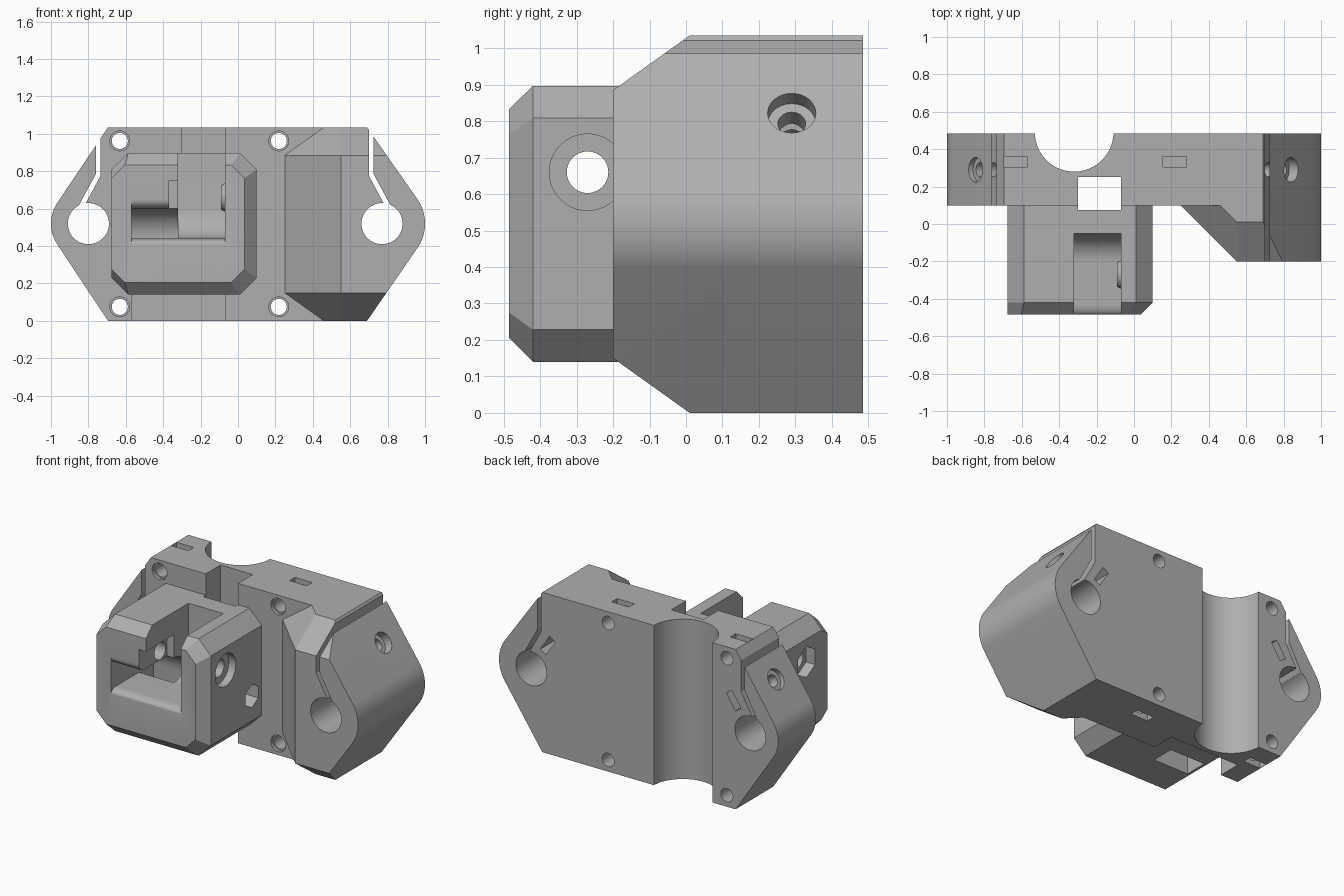
import bpy, bmesh
from math import cos, sin, radians, pi
from mathutils import Vector

old = bpy.data.objects.get("Cube")
if old:
    bpy.data.objects.remove(old, do_unlink=True)

grey = bpy.data.materials.new("plastic grey")
grey.use_nodes = True
COLOUR = (0.43, 0.43, 0.43, 1)
grey.diffuse_color = COLOUR
grey.node_tree.nodes["Principled BSDF"].inputs["Base Color"].default_value = COLOUR


def make(name, bm):
    bmesh.ops.recalc_face_normals(bm, faces=bm.faces)
    me = bpy.data.meshes.new(name)
    bm.to_mesh(me)
    bm.free()
    ob = bpy.data.objects.new(name, me)
    me.materials.append(grey)
    bpy.context.collection.objects.link(ob)
    return ob


def prism(name, pts, axis, lo, hi):
    """Extrude a 2D profile along an axis; the profile uses the other two axes in order."""
    place = {"x": lambda p, t: (t, p[0], p[1]),
             "y": lambda p, t: (p[0], t, p[1]),
             "z": lambda p, t: (p[0], p[1], t)}[axis]
    bm = bmesh.new()
    face = bm.faces.new([bm.verts.new(place(p, lo)) for p in pts])
    ext = bmesh.ops.extrude_face_region(bm, geom=[face])
    move = Vector(place((0, 0), hi - lo))
    bmesh.ops.translate(bm, vec=move, verts=[v for v in ext["geom"] if isinstance(v, bmesh.types.BMVert)])
    return make(name, bm)


def hull(name, points):
    bm = bmesh.new()
    for p in points:
        bm.verts.new(p)
    bmesh.ops.convex_hull(bm, input=bm.verts)
    bmesh.ops.dissolve_limit(bm, angle_limit=0.01, verts=bm.verts, edges=bm.edges)
    return make(name, bm)


def box(name, x, y, z):
    return prism(name, [(x[0], y[0]), (x[1], y[0]), (x[1], y[1]), (x[0], y[1])], "z", *z)


def rod(name, a, b, r, n=40, r2=None):
    a, b = Vector(a), Vector(b)
    bm = bmesh.new()
    bmesh.ops.create_cone(bm, cap_ends=True, segments=n, radius1=r,
                          radius2=r if r2 is None else r2, depth=(b - a).length)
    bm.transform((b - a).to_track_quat("Z", "Y").to_matrix().to_4x4())
    bmesh.ops.translate(bm, vec=(a + b) / 2, verts=bm.verts)
    return make(name, bm)


def arc(cx, cy, rx, ry, a0, a1, n=10):
    angles = [radians(a0 + (a1 - a0) * i / n) for i in range(n + 1)]
    return [(cx + rx * cos(a), cy + ry * sin(a)) for a in angles]


def combine(target, tool, op="DIFFERENCE"):
    mod = target.modifiers.new("combine", "BOOLEAN")
    mod.operation, mod.solver, mod.object = op, "EXACT", tool
    bpy.context.view_layer.objects.active = target
    bpy.ops.object.modifier_apply(modifier=mod.name)
    bpy.data.objects.remove(tool, do_unlink=True)


TOP, BACK, MID = 1.035, 0.485, 0.52
LEFT, RIGHT = -0.80, 0.77          # rod hole centres

# Plate outline with rounded ends
outline = ([(-0.695, 0), (0.69, 0)]
           + arc(RIGHT, MID, 0.23, 0.23, -33, 33, 14)
           + [(0.69, TOP), (-0.695, TOP)]
           + arc(LEFT, MID, 0.2, 0.2, 147, 213, 14))
body = prism("carriage_body", outline, "y", 0.1, BACK)

# Deep right block, bevelled above and below
wide = [(0.25, 0.12), (0.25, 0.1), (0.55, -0.2), (1.1, -0.2), (1.1, 0.12)]
narrow = [(0.46, 0.12), (0.46, 0.1), (0.55, 0.01), (1.1, 0.01), (1.1, 0.12)]
block = hull("side_block", [(*p, z) for z in (0.15, 0.885) for p in wide]
             + [(*p, z) for z in (0, TOP) for p in narrow])
combine(block, prism("outline_cutter", outline, "y", -0.4, 0.6), "INTERSECT")
combine(body, block, "UNION")


# Front tensioner housing with chamfered corners
def octagon(x0, x1, z0, z1, c):
    return [(x0 + c, z0), (x1 - c, z0), (x1, z0 + c), (x1, z1 - c),
            (x1 - c, z1), (x0 + c, z1), (x0, z1 - c), (x0, z0 + c)]


rear = octagon(-0.675, 0.1, 0.14, 0.897, 0.088)
front = octagon(-0.675, 0.035, 0.205, 0.833, 0.07)
housing = hull("housing", [(x, y, z) for y in (-0.42, 0.12) for x, z in rear]
               + [(x, -BACK, z) for x, z in front])
combine(body, housing, "UNION")

# Belt paths: one bends up and out of the top, one bends down
lip = arc(-0.43, 0.41, 0.055, 0.03, 180, 90)
up_path = ([(-0.6, 0.41)] + lip + arc(-0.2, 0.6, 0.15, 0.16, -90, 0)
           + [(-0.05, 1.0), (-0.6, 1.0)])
down_path = ([(-0.6, 0.41)] + lip + [(-0.2, 0.44), (-0.2, 0.1), (-0.05, 0.1)]
             + arc(-0.2, 0.44, 0.15, 0.16, 0, 90)
             + arc(-0.43, 0.65, 0.055, 0.05, 270, 180) + [(-0.6, 0.65)])
combine(body, prism("up_path", up_path, "x", -0.32, -0.07))
combine(body, prism("down_path", down_path, "x", -0.57, -0.3199))
combine(body, box("pocket", (-0.37, -0.315), (-0.6, -0.2), (0.6, 0.75)))

# Belt channels between housing and plate
combine(body, box("channel", (-0.3, -0.07), (0.075, 0.25), (-0.1, 1.2)))
combine(body, box("low_channel", (-0.57, -0.299), (0.075, 0.25), (-0.1, 0.45)))

# Round trough in the back
combine(body, rod("trough", (-0.32, 0.49, -0.1), (-0.32, 0.49, 1.2), 0.21, 72))

# Tensioner bolt: boss, through hole, counterbore and nut pockets
by, bz = -0.27, 0.66
combine(body, rod("boss", (-0.06, by, bz), (-0.09, by, bz), 0.08, 40, 0.066), "UNION")
combine(body, rod("bolt_hole", (-0.8, by, bz), (0.2, by, bz), 0.057))
combine(body, rod("counterbore", (0.05, by, bz), (0.2, by, bz), 0.105))
combine(body, rod("nut_pocket", (-0.8, by, bz), (-0.61, by, bz), 0.1, 6))
combine(body, rod("rear_nut_pocket", (0.0, 0.0, 0.39), (0.2, 0.0, 0.39), 0.075, 6))

# Mounting screws with nut slots at top and bottom
for x in (-0.632, 0.218):
    for z, edge in ((0.075, -0.1), (0.962, 1.15)):
        combine(body, rod("screw_hole", (x, -0.1, z), (x, 0.6, z), 0.043, 32))
        combine(body, rod("screw_rim", (x, 0.0, z), (x, 0.12, z), 0.053, 32))
        inner = z + (0.06 if edge < 0 else -0.06)
        combine(body, box("nut_slot", (x - 0.062, x + 0.062), (0.305, 0.36),
                          (min(inner, edge), max(inner, edge))))

# Rod clamps: rod hole, slit, pinch screw and nut slot
for s, cx, slit_x in ((-1, LEFT, -0.735), (1, RIGHT, 0.70)):
    combine(body, rod("rod_hole", (cx, -0.5, MID), (cx, 0.7, MID), 0.11, 48))
    slit = [(0, 1.2), (0.025, 1.2), (0.025, 0.785), (0.125, 0.6), (0.095, 0.6), (0, 0.775)]
    combine(body, prism("slit", [(slit_x + s * dx, z) for dx, z in slit], "y", -0.5, 0.7))
    face = Vector((cx + s * 0.066, 0.29, 0.82))
    n = Vector((s * 0.84, 0, 0.545))
    t = Vector((n.z, 0, -n.x))
    combine(body, rod("pinch_hole", face - n * 0.27, face + n * 0.1, 0.038, 32))
    combine(body, rod("pinch_head", face - n * 0.05, face + n * 0.1, 0.066, 40))
    c = face - n * 0.22
    quad = [c + n * a * 0.024 + t * b * 0.06 for a, b in ((1, 1), (1, -1), (-1, -1), (-1, 1))]
    combine(body, prism("clamp_nut_slot", [(p.x, p.z) for p in quad], "y", 0.23, 0.6))

# Smooth round surfaces, crisp edges
bpy.ops.object.select_all(action="DESELECT")
body.select_set(True)
bpy.context.view_layer.objects.active = body
bpy.ops.object.shade_smooth_by_angle(angle=radians(25))
